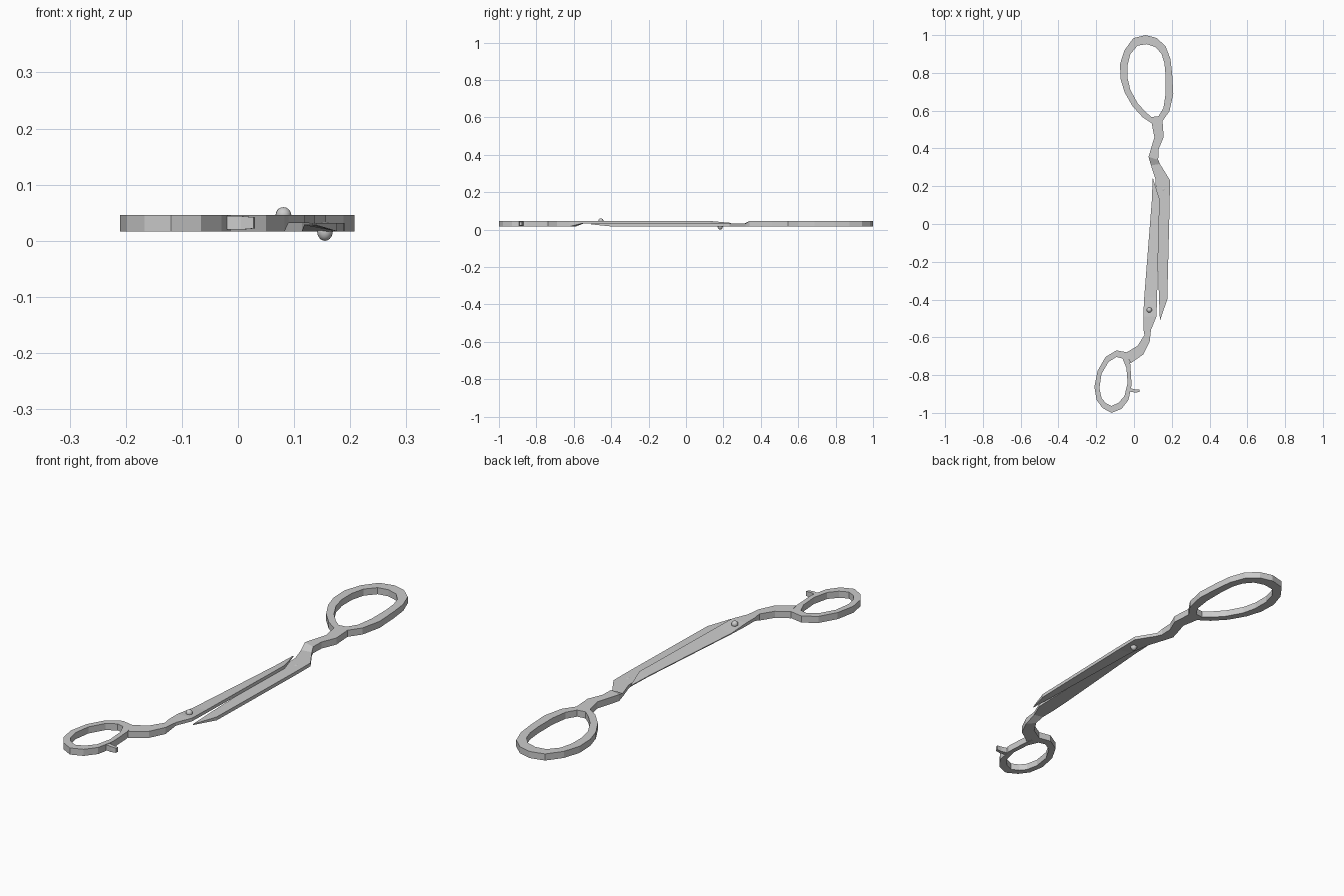
import bpy, bmesh
from mathutils import Matrix

if "Cube" in bpy.data.objects:
    bpy.data.objects.remove(bpy.data.objects["Cube"])

BOTTOM, MID, TOP = 0.017, 0.032, 0.046


def finish(name, bm):
    bmesh.ops.remove_doubles(bm, verts=bm.verts, dist=1e-5)
    bmesh.ops.recalc_face_normals(bm, faces=bm.faces)
    mesh = bpy.data.meshes.new(name)
    bm.to_mesh(mesh)
    bm.free()
    obj = bpy.data.objects.new(name, mesh)
    bpy.context.collection.objects.link(obj)
    return obj


def ring(name, outer, inner):
    """Flat finger ring from paired outer and inner outlines."""
    bm = bmesh.new()
    rows = [[bm.verts.new((x, y, z)) for x, y in loop]
            for loop, z in ((outer, BOTTOM), (outer, TOP), (inner, TOP), (inner, BOTTOM))]
    n = len(outer)
    for k in range(4):
        a, b = rows[k], rows[(k + 1) % 4]
        for i in range(n):
            j = (i + 1) % n
            bm.faces.new((a[i], a[j], b[j], b[i]))
    return finish(name, bm)


def loft(name, stations):
    """Skin sections: left xy, right xy, left (low, high) z, right (low, high) z."""
    bm = bmesh.new()
    rows = []
    for (lx, ly), (rx, ry), (l0, l1), (r0, r1) in stations:
        rows.append([bm.verts.new(p) for p in
                     ((lx, ly, l0), (rx, ry, r0), (rx, ry, r1), (lx, ly, l1))])
    for a, b in zip(rows, rows[1:]):
        for i in range(4):
            j = (i + 1) % 4
            bm.faces.new((a[i], a[j], b[j], b[i]))
    bm.faces.new(rows[0])
    bm.faces.new(rows[-1])
    return finish(name, bm)


def rivet(name, x, y, z, height):
    bm = bmesh.new()
    bmesh.ops.create_uvsphere(bm, u_segments=16, v_segments=10, radius=0.014)
    bm.transform(Matrix.Translation((x, y, z)) @ Matrix.Diagonal((1, 1, height / 0.014, 1)))
    for f in bm.faces:
        f.smooth = True
    return finish(name, bm)


# Finger rings
ring("large_finger_ring",
     [(.061, 1), (.119, .985), (.167, .942), (.193, .873), (.202, .794), (.208, .688),
      (.188, .598), (.151, .545), (.093, .534), (.045, .566), (-.008, .624), (-.05, .698),
      (-.071, .767), (-.074, .847), (-.05, .921), (-.003, .984)],
     [(.066, .952), (.114, .937), (.146, .9), (.161, .852), (.167, .788), (.167, .688),
      (.156, .614), (.13, .571), (.093, .566), (.061, .593), (.019, .64), (-.019, .709),
      (-.034, .772), (-.034, .841), (-.019, .9), (.019, .944)])
ring("small_thumb_ring",
     [(-.093, -.669), (-.151, -.704), (-.193, -.778), (-.21, -.862), (-.198, -.931),
      (-.167, -.974), (-.119, -1), (-.066, -.979), (-.029, -.931), (-.013, -.852),
      (-.019, -.746), (-.034, -.68)],
     [(-.093, -.704), (-.135, -.73), (-.172, -.794), (-.183, -.868), (-.172, -.921),
      (-.151, -.947), (-.119, -.963), (-.082, -.947), (-.05, -.91), (-.034, -.841),
      (-.04, -.762), (-.061, -.712)])

FULL, LOW, HIGH = (BOTTOM, TOP), (BOTTOM, MID), (MID, TOP)
LOW_EDGE, HIGH_EDGE = (MID - .004, MID), (MID, MID + .004)

# Lower blade with its shank, flat on top and thinning to the left cutting edge
loft("lower_blade", [
    ((.093, .536), (.151, .547), FULL, FULL),
    ((.108, .46), (.157, .46), FULL, FULL),
    ((.09, .40), (.13, .395), FULL, FULL),
    ((.077, .355), (.128, .34), FULL, FULL),
    ((.09, .31), (.137, .318), LOW, LOW),
    ((.114, .236), (.19, .233), LOW, LOW),
    ((.118, .12), (.189, .12), LOW_EDGE, LOW),
    ((.132, -.386), (.176, -.40), LOW_EDGE, LOW),
    ((.137, -.507), (.139, -.507), LOW_EDGE, LOW_EDGE)])

# Upper blade with its shank, flat underneath
loft("upper_blade", [
    ((-.036, -.678), (-.019, -.738), FULL, FULL),
    ((.019, -.645), (.05, -.69), FULL, FULL),
    ((.055, -.588), (.083, -.622), FULL, FULL),
    ((.049, -.55), (.09, -.56), HIGH, HIGH),
    ((.049, -.49), (.119, -.49), HIGH, HIGH),
    ((.054, -.39), (.122, -.39), HIGH_EDGE, HIGH),
    ((.094, .12), (.136, .13), HIGH_EDGE, HIGH),
    ((.099, .24), (.101, .24), HIGH_EDGE, HIGH_EDGE)])

# Small rest on the thumb ring
loft("finger_rest", [
    ((-.02, -.869), (-.02, -.888), (.02, .044), (.02, .044)),
    ((.008, -.876), (.005, -.892), (.02, .044), (.02, .044)),
    ((.03, -.877), (.028, -.89), (.022, .042), (.022, .042))])

# Pivot rivets
rivet("upper_rivet", .081, -.455, TOP, .014)
rivet("lower_rivet", .155, .183, BOTTOM, .017)
